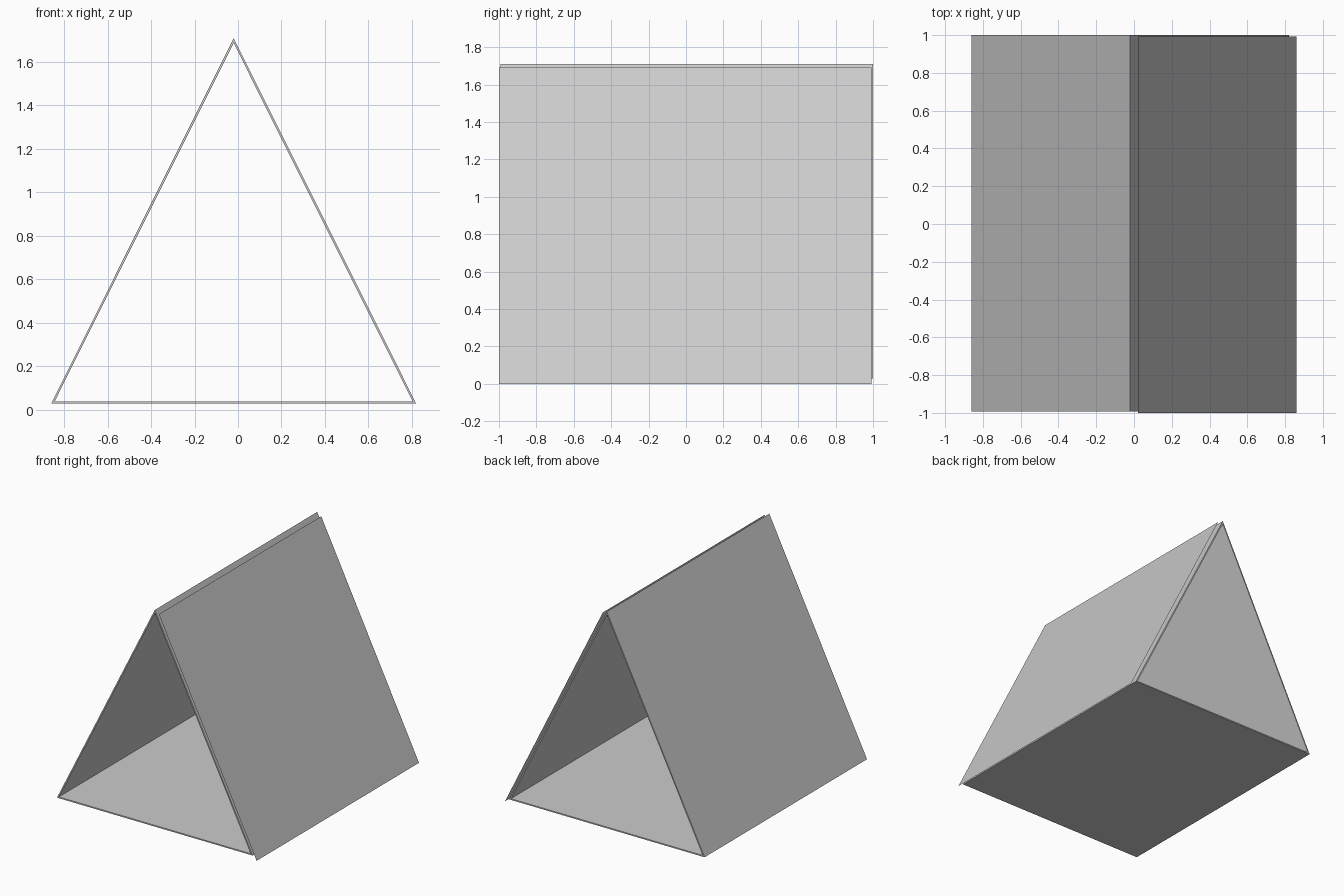
import bpy

if "Cube" in bpy.data.objects:
    bpy.data.objects.remove(bpy.data.objects["Cube"])

def make_object(name, verts, faces):
    mesh = bpy.data.meshes.new(name)
    mesh.from_pydata(verts, [], faces)
    mesh.update()
    obj = bpy.data.objects.new(name, mesh)
    bpy.context.collection.objects.link(obj)
    return obj

def triangle(cx, z, half, height, y):
    return [(cx - half, y, z), (cx + half, y, z), (cx, y, z + height)]

# Tent shell: a thin-walled triangular tube, open at both ends
CX, BASE, HALF, HEIGHT, WALL = -0.02, 0.028, 0.84, 1.682, 0.01
inset = WALL * 1.618                       # inner corner offset along the base
inner_half = HALF - inset
inner_height = inner_half * HEIGHT / HALF
verts = []
for y in (-0.993, 1.0):
    verts += triangle(CX, BASE, HALF, HEIGHT, y)
    verts += triangle(CX, BASE + WALL, inner_half, inner_height, y)

faces = []
for i in range(3):
    j = (i + 1) % 3
    faces += [
        (i, i + 6, j + 6, j),              # outer wall
        (i + 3, j + 3, j + 9, i + 9),      # inner wall
        (i, j, j + 3, i + 3),              # front rim
        (i + 6, i + 9, j + 9, j + 6),      # back rim
    ]
shell = make_object("tent_shell", verts, faces)

# Cover sheet: a single flat sheet just outside the right slope
sheet = make_object(
    "right_cover_sheet",
    [(0.86, -1.0, 0.0), (0.86, 0.993, 0.0), (0.02, 0.993, 1.69), (0.02, -1.0, 1.69)],
    [(0, 1, 2, 3)],
)
